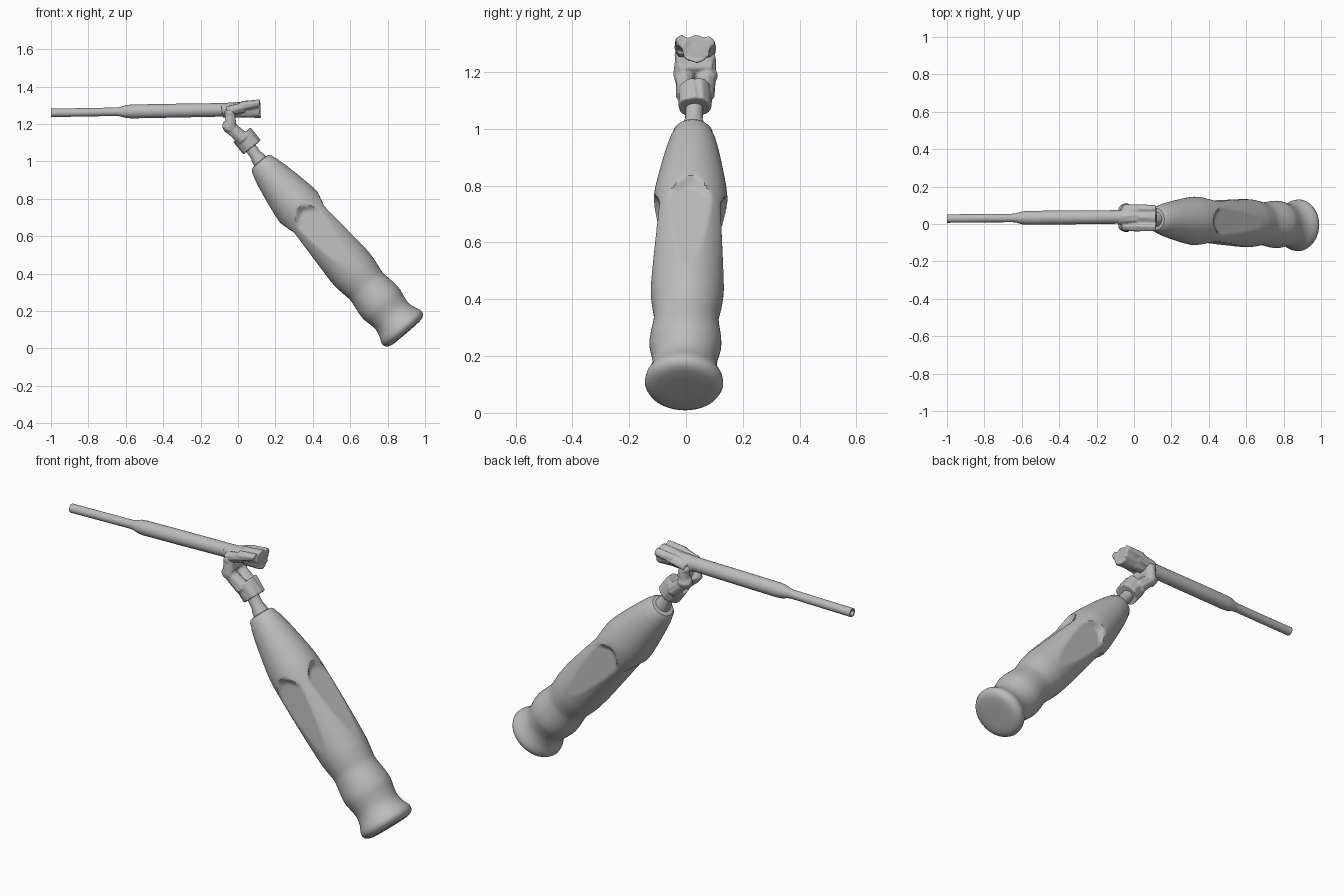
import bpy, bmesh, math, random
from mathutils import Vector, Matrix

random.seed(4)
cube = bpy.data.objects.get("Cube")
if cube:
    bpy.data.objects.remove(cube)

grey = bpy.data.materials.new("plain grey")
grey.use_nodes = True
colour = (0.5, 0.5, 0.5, 1)
grey.diffuse_color = colour
grey.node_tree.nodes["Principled BSDF"].inputs["Base Color"].default_value = colour


def finish(name, bm, angle=35):
    bmesh.ops.recalc_face_normals(bm, faces=bm.faces)
    mesh = bpy.data.meshes.new(name)
    bm.to_mesh(mesh)
    bm.free()
    mesh.materials.append(grey)
    ob = bpy.data.objects.new(name, mesh)
    bpy.context.collection.objects.link(ob)
    bpy.ops.object.select_all(action='DESELECT')
    ob.select_set(True)
    bpy.context.view_layer.objects.active = ob
    bpy.ops.object.shade_smooth_by_angle(angle=math.radians(angle))
    return ob


def lathe(name, start, end, profile, sides, shape=None):
    """Turn (distance, radius) pairs around the line from start to end."""
    start, end = Vector(start), Vector(end)
    d = (end - start).normalized()
    side = Vector((0, 1, 0))
    up = side.cross(d).normalized()
    side = d.cross(up)
    bm = bmesh.new()
    rings = []
    for t, r in profile:
        ring = []
        for i in range(sides):
            a = 2 * math.pi * i / sides
            rr = shape(t, r, a) if shape else r
            ring.append(bm.verts.new(start + d * t + (up * math.cos(a) + side * math.sin(a)) * rr))
        rings.append(ring)
    for lo, hi in zip(rings, rings[1:]):
        for i in range(sides):
            j = (i + 1) % sides
            bm.faces.new((lo[i], lo[j], hi[j], hi[i]))
    bm.faces.new(rings[0])
    bm.faces.new(rings[-1])
    return finish(name, bm)


def smooth_profile(points, step):
    """Resample a profile with eased tangents."""
    out = []
    for k in range(len(points) - 1):
        p0, p1 = points[max(k - 1, 0)], points[k]
        p2, p3 = points[k + 1], points[min(k + 2, len(points) - 1)]
        m1 = (p2[1] - p0[1]) / (p2[0] - p0[0])
        m2 = (p3[1] - p1[1]) / (p3[0] - p1[0])
        h = p2[0] - p1[0]
        n = max(1, round(h / step))
        for i in range(n):
            u = i / n
            r = ((2*u**3 - 3*u**2 + 1) * p1[1] + (u**3 - 2*u**2 + u) * h * m1
                 + (3*u**2 - 2*u**3) * p2[1] + (u**3 - u**2) * h * m2)
            out.append((p1[0] + u * h, r))
    return out + [points[-1]]


# Handle: turned grip with four thumb flutes that have rounded upper ends
def flute(t, r, a):
    off = (a + math.pi / 4) % (math.pi / 2) - math.pi / 4
    flat = 0.103 + 0.027 * (0.86 - t) / 0.41
    lateral = r * math.sin(off)
    top = 0.885 - 0.045 * (lateral / 0.07) ** 2
    if t < 0.4 or t > 0.92:
        return r
    if t > top - 0.035:
        flat += (t - top + 0.035) * 0.9
    return min(r, flat / math.cos(off))


grip = [(0.03, 0.138), (0.05, 0.135), (0.08, 0.121), (0.12, 0.113), (0.16, 0.118), (0.20, 0.126),
        (0.24, 0.125), (0.29, 0.118), (0.33, 0.114), (0.38, 0.121), (0.43, 0.127), (0.6, 0.131),
        (0.75, 0.132), (0.88, 0.130), (0.95, 0.122), (1.1, 0.094), (1.16, 0.079)]
rim = [(0, 0.06), (0.001, 0.098), (0.006, 0.118), (0.015, 0.131)]
nose = [(1.17, 0.074), (1.19, 0.069), (1.203, 0.058), (1.208, 0.032)]
lathe("handle", (0.90, -0.008, 0.083), (0.12, 0.025, 0.994),
      rim + smooth_profile(grip, 0.012) + nose, 96, flute)

# Neck joining the handle to the joint
lathe("neck", (0.13, 0.025, 0.985), (0.065, 0.03, 1.075),
      [(0, 0.042), (0.04, 0.038), (0.06, 0.031), (0.11, 0.031)], 32)

# Shaft with a stepped thin tip, hollow at the end
shaft = [(0, 0.036), (0.3, 0.037), (0.52, 0.037), (0.55, 0.034), (0.58, 0.025), (0.6, 0.0225),
         (0.95, 0.0225), (0.95, 0.014), (0.93, 0.013)]
lathe("shaft", (-0.05, 0.038, 1.276), (-1.0, 0.029, 1.259), shaft, 32)


# Universal joint: rough fused yokes
def bar(bm, a, b, r1, r2, sides=16):
    a, b = Vector(a), Vector(b)
    d = b - a
    m = Matrix.Translation((a + b) / 2) @ d.to_track_quat('Z', 'Y').to_matrix().to_4x4()
    bmesh.ops.create_cone(bm, cap_ends=True, segments=sides, radius1=r1, radius2=r2,
                          depth=d.length, matrix=m)


def ball(bm, p, r):
    bmesh.ops.create_icosphere(bm, subdivisions=2, radius=r, matrix=Matrix.Translation(p))


def fuse(name, bm):
    for v in bm.verts:
        v.co += Vector([random.uniform(-0.004, 0.004) for _ in range(3)])
    ob = finish(name, bm)
    remesh = ob.modifiers.new("fuse", 'REMESH')
    remesh.mode = 'VOXEL'
    remesh.voxel_size = 0.005
    remesh.use_smooth_shade = True
    soften = ob.modifiers.new("soften", 'SMOOTH')
    soften.factor = 0.5
    soften.iterations = 3


MID = 0.032
bm = bmesh.new()
bar(bm, (0.075, MID, 1.075), (0.02, MID, 1.142), 0.058, 0.060, 24)
for s in (-1, 1):
    bar(bm, (0.03, MID + s * 0.032, 1.12), (-0.045, MID + s * 0.04, 1.185), 0.036, 0.032)
    ball(bm, (-0.045, MID + s * 0.04, 1.185), 0.038)
    bar(bm, (-0.045, MID + s * 0.045, 1.185), (-0.04, MID + s * 0.045, 1.25), 0.03, 0.026)
    ball(bm, (-0.045, MID + s * 0.045, 1.255), 0.029)
bar(bm, (-0.035, MID - 0.06, 1.22), (-0.035, MID + 0.06, 1.22), 0.024, 0.024)
fuse("lower_yoke", bm)

bm = bmesh.new()
bar(bm, (0.02, MID + 0.004, 1.278), (0.12, MID + 0.004, 1.281), 0.042, 0.050, 24)
bar(bm, (-0.085, MID + 0.004, 1.272), (0.03, MID + 0.004, 1.278), 0.038, 0.042)
for s in (-1, 1):
    bar(bm, (-0.06, MID + s * 0.045, 1.268), (0.03, MID + s * 0.045, 1.29), 0.024, 0.026)
    bar(bm, (0.02, MID + s * 0.048, 1.295), (0.115, MID + s * 0.05, 1.308), 0.026, 0.02, 6)
fuse("upper_yoke", bm)
